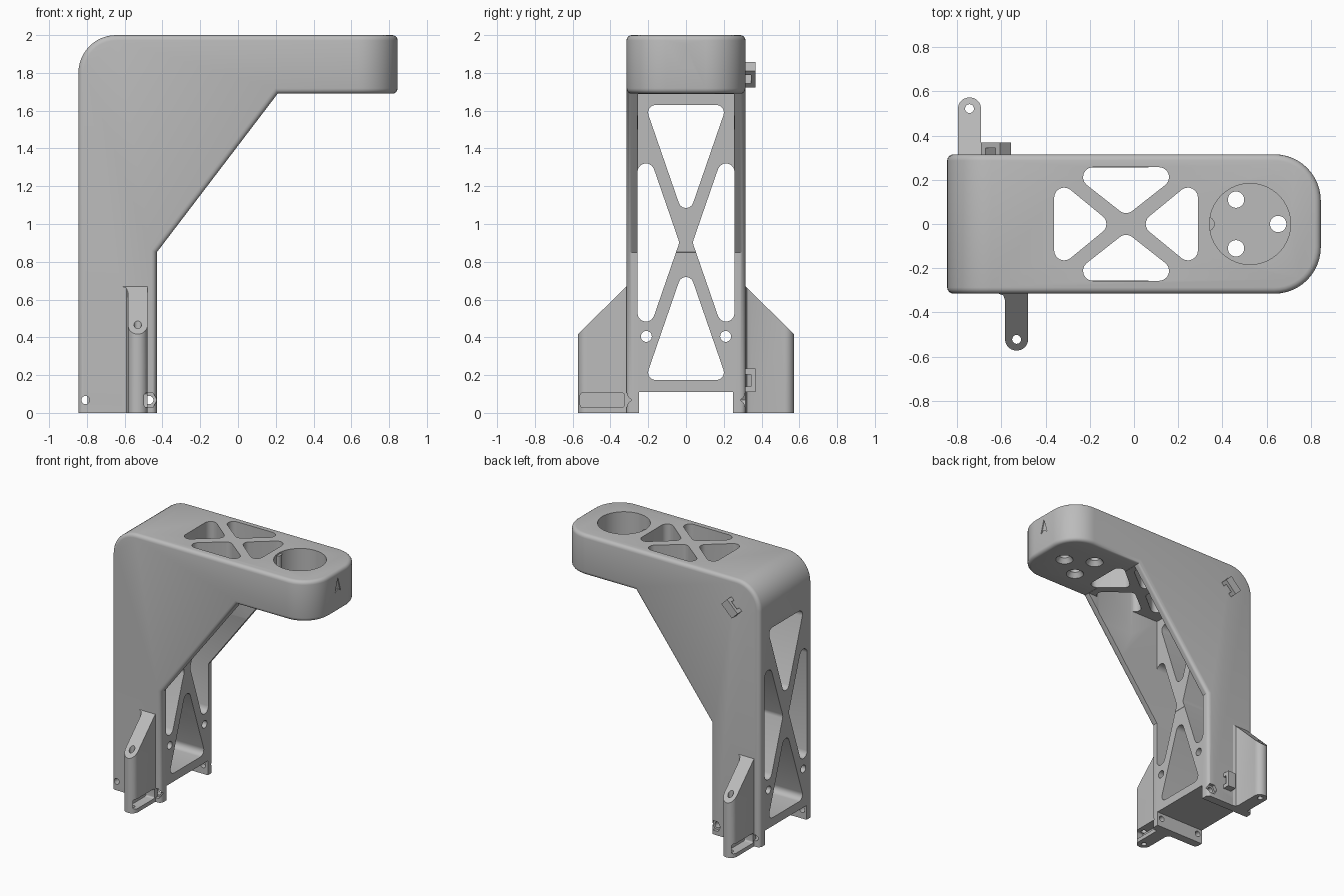
import bpy, bmesh, math
from mathutils import Matrix, Vector

if "Cube" in bpy.data.objects:
    bpy.data.objects.remove(bpy.data.objects["Cube"])

grey = bpy.data.materials.new("plain_grey")
grey.use_nodes = True
grey.diffuse_color = (0.5, 0.5, 0.5, 1)
grey.node_tree.nodes["Principled BSDF"].inputs["Base Color"].default_value = (0.5, 0.5, 0.5, 1)


def rounded(points, radius=0.0, steps=6):
    """Fillet the corners of a polygon; a third value overrides the radius."""
    out = []
    for i, p in enumerate(points):
        r = p[2] if len(p) > 2 else radius
        here = Vector(p[:2])
        a = (Vector(points[i - 1][:2]) - here).normalized()
        b = (Vector(points[(i + 1) % len(points)][:2]) - here).normalized()
        if r == 0:
            out.append(here)
            continue
        half = a.angle(b) / 2
        centre = here + (a + b).normalized() * r / math.sin(half)
        start = here + a * r / math.tan(half) - centre
        end = here + b * r / math.tan(half) - centre
        sweep = start.angle_signed(end)
        for k in range(steps + 1):
            out.append(centre + Matrix.Rotation(-sweep * k / steps, 2) @ start)
    return out


def circle(cx, cy, r, n=32):
    return [(cx + r * math.cos(math.tau * k / n), cy + r * math.sin(math.tau * k / n)) for k in range(n)]


def prism(name, pts, axis, lo, hi, end_scale=None):
    """Extrude a closed outline along an axis; end_scale tapers round outlines."""
    place = {"x": lambda a, b, t: (t, a, b), "y": lambda a, b, t: (a, t, b), "z": lambda a, b, t: (a, b, t)}[axis]
    mid = sum((Vector(p[:2]) for p in pts), Vector((0, 0))) / len(pts)
    bm = bmesh.new()
    rings = []
    for t, s in ((lo, 1), (hi, end_scale or 1)):
        flat = [mid + (Vector(p[:2]) - mid) * s for p in pts]
        rings.append([bm.verts.new(place(p.x, p.y, t)) for p in flat])
    for ring in rings:
        bm.faces.new(ring)
    for i in range(len(pts)):
        bm.faces.new((rings[0][i - 1], rings[0][i], rings[1][i], rings[1][i - 1]))
    bmesh.ops.recalc_face_normals(bm, faces=bm.faces)
    mesh = bpy.data.meshes.new(name)
    bm.to_mesh(mesh)
    bm.free()
    mesh.materials.append(grey)
    obj = bpy.data.objects.new(name, mesh)
    bpy.context.collection.objects.link(obj)
    return obj


def activate(obj):
    bpy.ops.object.select_all(action="DESELECT")
    obj.select_set(True)
    bpy.context.view_layer.objects.active = obj


def cut(target, pts, axis, lo, hi, end_scale=None):
    tool = prism("cutter", pts, axis, lo, hi, end_scale)
    mod = target.modifiers.new("cut", "BOOLEAN")
    mod.operation, mod.solver, mod.object = "DIFFERENCE", "EXACT", tool
    activate(target)
    bpy.ops.object.modifier_apply(modifier=mod.name)
    bpy.data.objects.remove(tool)


def finish(obj):
    activate(obj)
    bpy.ops.object.shade_smooth_by_angle(angle=math.radians(32))


# Bracket body: column, gusset and arm in one side profile
profile = rounded([(-0.845, -0.2), (-0.845, 2, 0.2), (0.845, 2), (0.845, 1.69),
                   (0.21, 1.69), (-0.43, 0.85), (-0.43, -0.2)], steps=12)
body = prism("bracket_body", profile, "y", -0.315, 0.315)
bm = bmesh.new()
bm.from_mesh(body.data)
nose = [e for e in bm.edges if all(v.co.x > 0.84 for v in e.verts)
        and abs(e.verts[0].co.z - e.verts[1].co.z) > 0.2]
bmesh.ops.bevel(bm, geom=nose, offset=0.21, segments=12, profile=0.5, affect="EDGES")
bm.to_mesh(body.data)
bm.free()
soft = body.modifiers.new("soft_edges", "BEVEL")
soft.width, soft.segments, soft.limit_method = 0.028, 4, "ANGLE"
soft.angle_limit, soft.use_clamp_overlap = math.radians(60), False
activate(body)
bpy.ops.object.modifier_apply(modifier=soft.name)

# Foot channel between the two legs, trimmed flat at the ground
cut(body, [(-1, -0.5), (1, -0.5), (1, 0), (0.25, 0), (0.25, 0.11),
           (-0.25, 0.11), (-0.25, 0), (-1, 0)], "x", -1, 1)

# Hollow between the two gusset cheeks
cut(body, [(-0.429, 0.8), (0.4, 0.8), (0.4, 1.689), (-0.429, 1.689)], "y", -0.255, 0.255)

# Cross-braced windows through the column and the arm
for s in (1, -1):
    mid = 0.902
    cut(body, rounded([(-0.217, mid + s * 0.728), (0.217, mid + s * 0.728), (0, mid + s * 0.1)], 0.04), "x", -1, 0.1)
    cut(body, rounded([(s * 0.257, mid + 0.642), (s * 0.257, mid - 0.642), (s * 0.035, mid)], 0.045), "x", -1, 0.1)
    mid = -0.036
    cut(body, rounded([(mid - 0.28, s * 0.257), (mid + 0.28, s * 0.257), (mid, s * 0.037)], 0.045), "z", 1.5, 2.2)
    cut(body, rounded([(mid + s * 0.325, 0.215), (mid + s * 0.325, -0.215), (mid + s * 0.063, 0)], 0.045), "z", 1.5, 2.2)
    # Bolt holes along the column depth
    cut(body, circle(s * 0.21, 0.405, 0.029), "x", -1, 0.1)
    # Nut traps on the legs
    cut(body, circle(-0.47, 0.068, 0.042, 6), "y", s * 0.29, s * 0.4)

# Pin holes through both legs
for x in (-0.807, -0.47):
    cut(body, circle(x, 0.068, 0.022, 24), "y", -0.5, 0.5)

# Round socket with countersunk screw holes
cut(body, circle(0.525, 0, 0.183, 64), "z", 1.75, 2.2)
for k in range(3):
    turn = math.tau * k / 3
    x, y = 0.525 + 0.127 * math.cos(turn), 0.127 * math.sin(turn)
    cut(body, circle(x, y, 0.037), "z", 1.6, 1.8)
    cut(body, circle(x, y, 0.066), "z", 1.685, 1.725, 0.56)

# Engraved arrow on the nose
cut(body, [(0, 1.95), (0.034, 1.84), (0, 1.865), (-0.034, 1.84)], "x", 0.838, 0.9)
finish(body)
finish(prism("socket_key", circle(0.333, 0, 0.032, 24), "z", 1.74, 1.99))


# Side flanges: one on each face, turned half round from each other
def flange(name, x, turn):
    outline = rounded([(-0.08, -0.29), (-0.08, -0.316), (-0.052, -0.316, 0), (-0.052, -0.572, 0.05),
                       (0.052, -0.572, 0.05), (0.052, -0.29)], steps=8)
    outline[2:3] = [Vector((-0.06, -0.323)), Vector((-0.052, -0.345))]
    obj = prism(name, outline, "z", 0, 0.8)
    cut(obj, [(-0.7, 0.292), (-0.2, 0.782), (-0.2, 1), (-0.7, 1)], "x", -1, 1)
    cut(obj, circle(0, -0.522, 0.02, 24), "z", -0.2, 1)
    cut(obj, rounded([(-0.56, 0.03), (-0.56, 0.105), (-0.325, 0.105), (-0.325, 0.03)], 0.012), "x", -0.02, 0.2)
    obj.data.transform(Matrix.Translation((x, 0, 0)) @ Matrix.Rotation(turn, 4, "Z"))
    finish(obj)


flange("front_flange", -0.531, 0)
flange("back_flange", -0.744, math.pi)


# Cable loops on the back face
def cable_loop(name, x, z, turn):
    strap = [(0.30, -0.062), (0.368, -0.062), (0.368, 0.062), (0.30, 0.062),
             (0.30, 0.032), (0.344, 0.032), (0.344, -0.032), (0.30, -0.032)]
    obj = prism(name, strap, "x", -0.034, 0.034)
    obj.data.transform(Matrix.Translation((x, 0, z)) @ Matrix.Rotation(turn, 4, "Y"))
    finish(obj)


cable_loop("upper_cable_loop", -0.625, 1.79, math.radians(45))
cable_loop("lower_cable_loop", -0.61, 0.172, 0)
